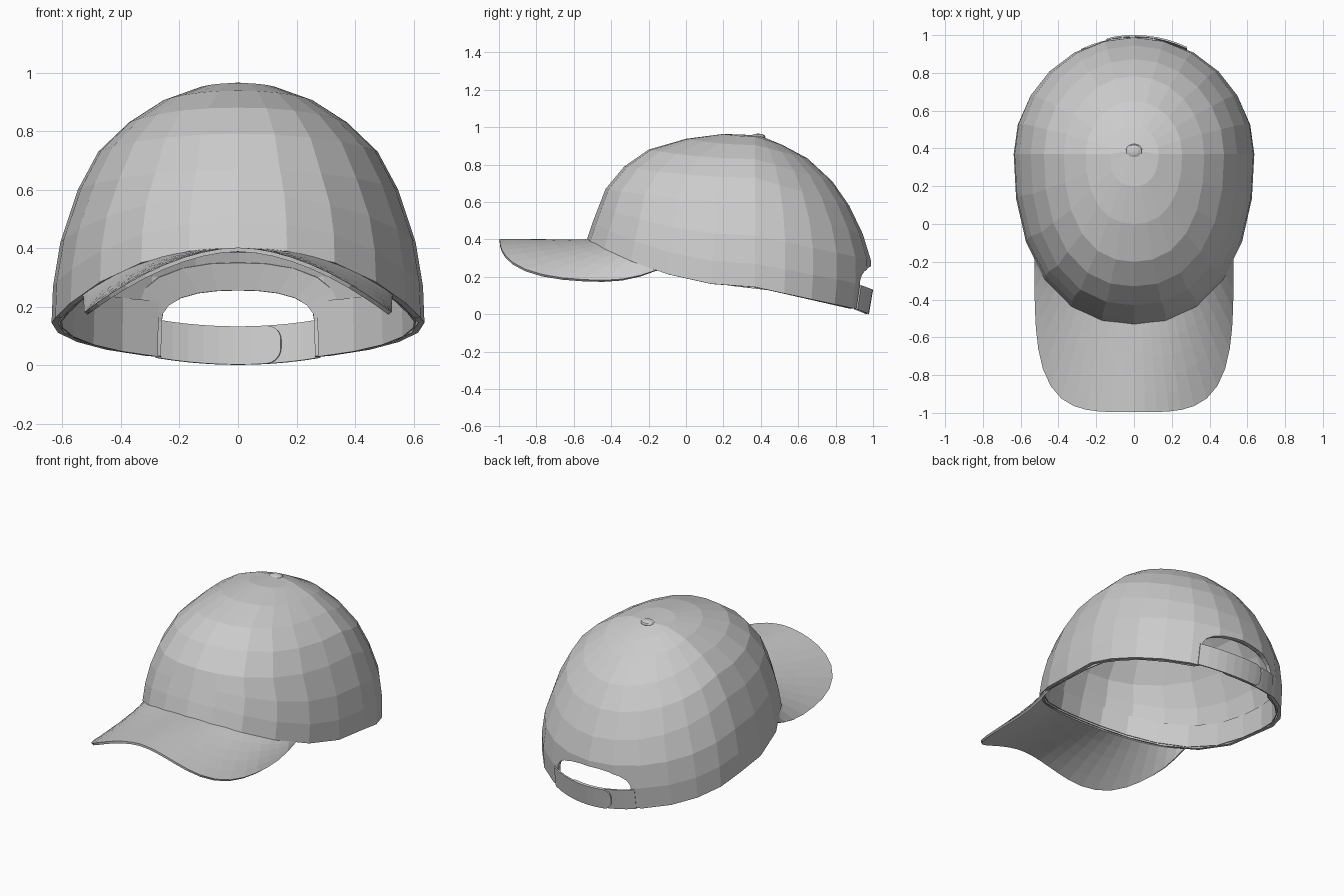
import bpy, bmesh
from math import sin, cos, pi, radians, sqrt

if "Cube" in bpy.data.objects:
    bpy.data.objects.remove(bpy.data.objects["Cube"])

# Crown rings: front (y, z), side (half width, z), back (y, z)
RINGS = [
    (-.53, .40, .637, .145, .970, .015),
    (-.50, .49, .632, .270, .990, .150),
    (-.465, .58, .607, .420, .988, .290),
    (-.43, .67, .547, .600, .945, .430),
    (-.33, .79, .477, .730, .873, .580),
    (-.20, .88, .372, .830, .783, .710),
    (.00, .938, .255, .905, .650, .833),
    (.20, .964, .130, .950, .520, .903),
]
MID_Y = .37


def unit_super(a, n):
    s, c = abs(sin(a)), abs(cos(a))
    r = (s ** n + c ** n) ** (-1 / n)
    return r * sin(a), r * cos(a)


def ring_point(k, a, scale=1.0):
    yf, zf, xs, zs, yb, zb = RINGS[k]
    front = cos(a) >= 0
    u, v = unit_super(a, 2.3 if front else 2.0)
    if front:
        y = (yf - MID_Y) * v
        z = zs + (zf - zs) * v * v
    else:
        y = (yb - MID_Y) * -v
        z = zs + (zb - zs) * -v
    return (xs * u * scale, MID_Y + y * scale, z)


def make_object(name, verts, faces, thickness=0, offset=-1):
    mesh = bpy.data.meshes.new(name)
    mesh.from_pydata(verts, [], faces)
    mesh.update()
    ob = bpy.data.objects.new(name, mesh)
    bpy.context.collection.objects.link(ob)
    if thickness:
        mod = ob.modifiers.new("thickness", "SOLIDIFY")
        mod.thickness = thickness
        mod.offset = offset
    return ob


def strip_grid(rows):
    """Verts and quads for equally long rows of points."""
    n = len(rows[0])
    verts = [p for row in rows for p in row]
    faces = [(j * n + i, j * n + i + 1, (j + 1) * n + i + 1, (j + 1) * n + i)
             for j in range(len(rows) - 1) for i in range(n - 1)]
    return verts, faces


def arch(t, half_width, height, base=.15):
    u, v = unit_super(t, 2.4)
    return half_width * u, base + height * v


# Crown dome
SEG = 24
verts = [ring_point(k, 2 * pi * i / SEG) for k in range(len(RINGS)) for i in range(SEG)]
faces = [(k * SEG + i, k * SEG + (i + 1) % SEG, (k + 1) * SEG + (i + 1) % SEG, (k + 1) * SEG + i)
         for k in range(len(RINGS) - 1) for i in range(SEG)]
verts.append((0, .39, .957))
last = (len(RINGS) - 1) * SEG
faces += [(last + i, last + (i + 1) % SEG, len(verts) - 1) for i in range(SEG)]
crown = make_object("crown", verts, faces, .022)

# Back opening cut through the crown
outline = [(-.27, -.2)] + [arch(radians(-90 + 15 * i), .26, .105) for i in range(13)] + [(.27, -.2)]
n = len(outline)
cut_verts = [(x, y, z) for y in (.6, 1.3) for x, z in outline]
cut_faces = [tuple(range(n)), tuple(range(2 * n - 1, n - 1, -1))]
cut_faces += [(i, n + i, n + (i + 1) % n, (i + 1) % n) for i in range(n)]
cutter = make_object("opening_cutter", cut_verts, cut_faces)
bm = bmesh.new()
bm.from_mesh(cutter.data)
bmesh.ops.recalc_face_normals(bm, faces=bm.faces)
bm.to_mesh(cutter.data)
bm.free()
cutter.hide_render = True
cut = crown.modifiers.new("opening", "BOOLEAN")
cut.operation = "DIFFERENCE"
cut.solver = "EXACT"
cut.object = cutter
bpy.context.view_layer.objects.active = crown
for mod in list(crown.modifiers):
    bpy.ops.object.modifier_apply(modifier=mod.name)
bpy.data.objects.remove(cutter)


# Sweatband inside the rim, open at the back
def band_point(k, a):
    x, y, z = ring_point(k, a, .957 + .013 * max(0, cos(a)) ** 2)
    rise = .02 + .04 * max(0, -cos(a))
    return (x, y, z + rise * k)


angles = [radians(-153 + 306 * i / 22) for i in range(23)]
v, f = strip_grid([[band_point(k, a) for a in angles] for k in (0, 1)])
make_object("sweatband", v, f, .006)


# Trim band around the inside of the opening
def inner_back(x, z):
    depth = .615 - 1.1 * max(0, z - .22) ** 2
    return (x, MID_Y + depth * sqrt(1 - (x / .637) ** 2) - .031, z)


arcs = [radians(-90 + 15 * i) for i in range(13)]
v, f = strip_grid([[inner_back(*arch(t, w, h)) for t in arcs] for w, h in ((.261, .106), (.36, .2))])
make_object("opening_trim", v, f, .006)

# Curved brim, lofted from the crown rim to its rounded outer edge
STEPS, LAYERS = 28, 5
rows = []
for j in range(LAYERS + 1):
    s = j / LAYERS
    row = []
    for i in range(STEPS + 1):
        u = 2 * i / STEPS - 1
        p = ring_point(0, u * radians(55), .985)
        ox, oy = unit_super(u * pi / 2, 3.9)
        y = -.15 - .846 * oy
        z = .402 - .222 * abs(ox) ** 1.8 + .06 * max(0, (y + .45) / .3) ** 2
        q = (.527 * ox, y, z)
        row.append(tuple(a + (b - a) * s for a, b in zip(p, q)))
    rows.append(row)
v, f = strip_grid(rows[::-1])
make_object("brim", v, f, .014)


# Two overlapping straps with rounded ends
def strap(name, side, shift):
    start, end, r = -.28, .147, .05
    xs = [start + (end - r - start) * i / 7 for i in range(8)]
    xs += [end - r + r * sin(radians(d)) for d in (20, 40, 60, 78, 90)]
    rows = [[], []]
    for x in xs:
        inset = 0
        if x > end - r:
            inset = r * (1 - sqrt(max(0, 1 - ((x - end + r) / r) ** 2))) / .13
        for row, t in zip(rows, (inset, 1 - inset)):
            y = MID_Y + (.598 + .022 * t) * sqrt(1 - (x / .637) ** 2) + shift
            row.append((x * side, y, .002 + .13 * t + .022 * (x / .27) ** 2))
    v, f = strip_grid(rows)
    make_object(name, v, f, .009, 0)


strap("inner_strap", 1, -.005)
strap("outer_strap", -1, .006)

# Top button
bpy.ops.mesh.primitive_uv_sphere_add(segments=10, ring_count=6, radius=1, location=(0, .385, .948))
button = bpy.context.object
button.name = "top_button"
button.scale = (.046, .04, .018)
